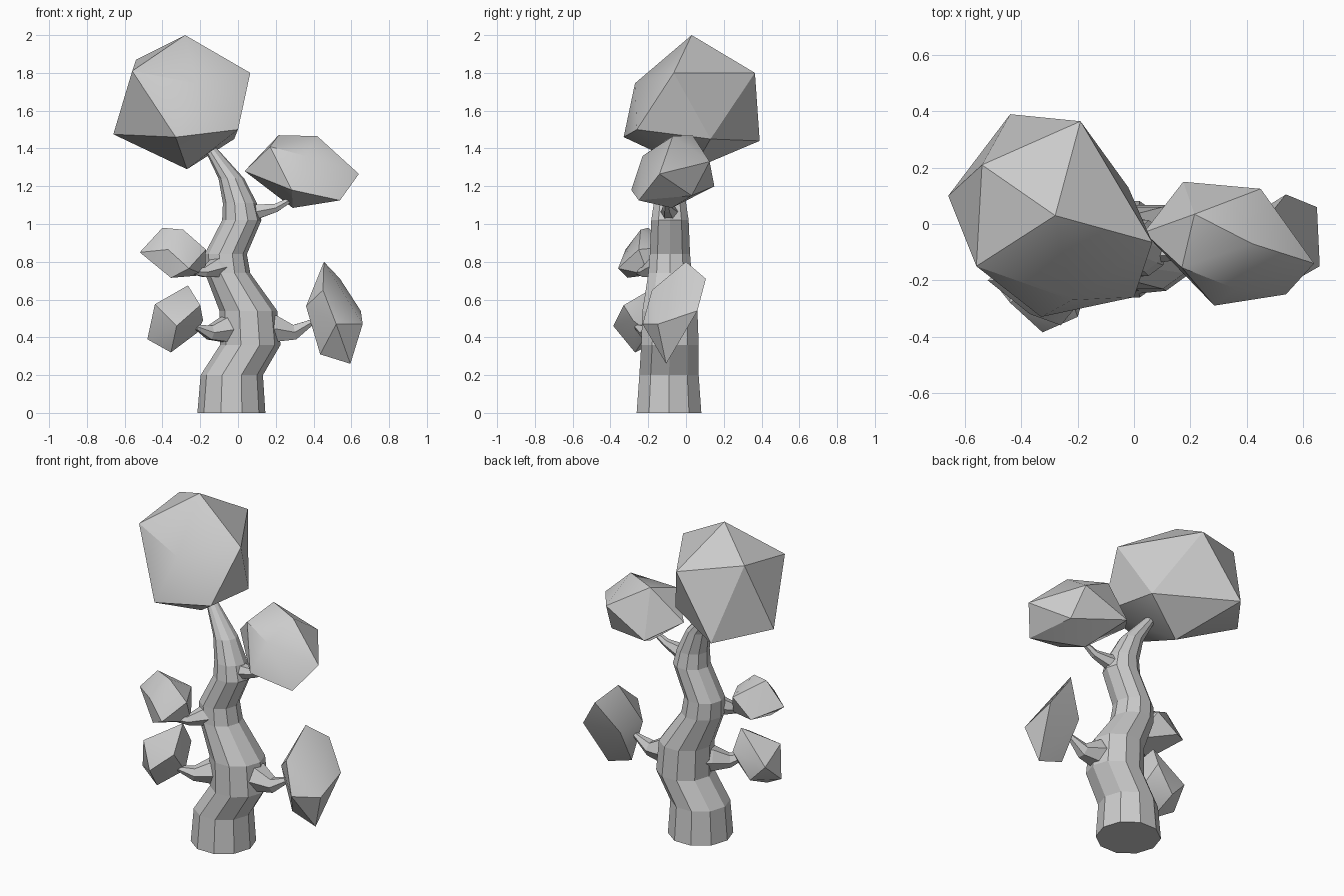
import bpy, bmesh, math
from mathutils import Vector


def finish(bm, name):
    bmesh.ops.recalc_face_normals(bm, faces=bm.faces)
    mesh = bpy.data.meshes.new(name)
    bm.to_mesh(mesh)
    bm.free()
    obj = bpy.data.objects.new(name, mesh)
    bpy.context.collection.objects.link(obj)
    return obj


def tube(name, path, sides, level=False):
    """Tapered faceted limb through (x, y, z, radius); level keeps rings horizontal."""
    bm = bmesh.new()
    pts = [Vector(p[:3]) for p in path]
    rings = []
    for i, p in enumerate(path):
        d = (pts[min(i + 1, len(pts) - 1)] - pts[max(i - 1, 0)]).normalized()
        if level:
            u, v = Vector((1, 0, 0)), Vector((0, 1, 0))
        else:
            u = d.cross(Vector((0, 0, 1))).normalized()
            v = u.cross(d)
        ring = []
        for k in range(sides):
            a = 2 * math.pi * k / sides
            ring.append(bm.verts.new(pts[i] + p[3] * (u * math.cos(a) + v * math.sin(a))))
        rings.append(ring)
    for lo, hi in zip(rings, rings[1:]):
        for k in range(sides):
            n = (k + 1) % sides
            bm.faces.new((lo[k], lo[n], hi[n], hi[k]))
    bm.faces.new(rings[0])
    bm.faces.new(rings[-1])
    return finish(bm, name)


def clump(name, corners):
    """Faceted foliage mass: the convex hull of its corners."""
    bm = bmesh.new()
    for c in corners:
        bm.verts.new(c)
    res = bmesh.ops.convex_hull(bm, input=bm.verts)
    loose = [g for g in set(res["geom_interior"] + res["geom_unused"])
             if isinstance(g, bmesh.types.BMVert)]
    bmesh.ops.delete(bm, geom=loose, context='VERTS')
    obj = finish(bm, name)
    bpy.ops.object.select_all(action='DESELECT')
    obj.select_set(True)
    bpy.context.view_layer.objects.active = obj
    bpy.ops.object.shade_smooth_by_angle(angle=math.radians(30))


# Winding trunk
tube("trunk", [
    (-0.035, -0.09, 0, 0.18), (-0.033, -0.09, 0.2, 0.165),
    (0.065, -0.085, 0.36, 0.16), (0.055, -0.085, 0.54, 0.153),
    (-0.055, -0.085, 0.74, 0.12), (-0.065, -0.085, 0.84, 0.112),
    (0.02, -0.085, 1.02, 0.104), (0.01, -0.085, 1.11, 0.09),
    (-0.035, -0.07, 1.24, 0.068), (-0.145, -0.04, 1.4, 0.034),
    (-0.18, -0.03, 1.45, 0.02)], 10, level=True)

# Side branches
tube("lower_right_branch", [(0.08, -0.085, 0.45, 0.11), (0.2, -0.085, 0.445, 0.08),
                            (0.3, -0.085, 0.427, 0.045), (0.40, -0.08, 0.485, 0.015)], 6)
tube("lower_left_branch", [(0.02, -0.09, 0.45, 0.1), (-0.07, -0.15, 0.44, 0.075),
                           (-0.15, -0.21, 0.425, 0.042), (-0.22, -0.26, 0.455, 0.015)], 6)
tube("middle_left_branch", [(-0.04, -0.1, 0.79, 0.08), (-0.12, -0.17, 0.765, 0.055),
                            (-0.18, -0.22, 0.745, 0.03), (-0.25, -0.26, 0.75, 0.015)], 6)
tube("upper_right_branch", [(0.02, -0.085, 1.07, 0.07), (0.1, -0.09, 1.065, 0.045),
                            (0.2, -0.1, 1.085, 0.025), (0.28, -0.1, 1.13, 0.015)], 6)

# Foliage clumps
clump("top_foliage", [
    (-.28, .03, 2), (.065, -.065, 1.8), (-.19, .365, 1.8), (-.54, .21, 1.87),
    (-.56, -.15, 1.81), (-.22, -.27, 1.745), (0, -.26, 1.5), (-.33, -.33, 1.46),
    (-.66, .1, 1.475), (-.44, .39, 1.44), (-.02, .13, 1.45), (-.27, .035, 1.29)])
clump("upper_right_foliage", [
    (.42, -.07, 1.465), (.215, .035, 1.47), (.64, -.14, 1.265), (.54, -.25, 1.125),
    (.285, -.29, 1.18), (.45, .125, 1.33), (.175, .15, 1.2), (.035, -.03, 1.28),
    (.29, -.075, 1.085), (.17, -.155, 1.41), (.36, -.23, 1.36), (.48, .03, 1.15)])
clump("lower_right_foliage", [
    (.455, 0, .8), (.54, .105, .71), (.65, .06, .54), (.66, -.15, .47),
    (.595, -.105, .26), (.435, -.1, .31), (.36, -.1, .565), (.52, -.23, .47),
    (.45, -.18, .65), (.42, .03, .53)])
clump("lower_left_foliage", [
    (-.265, -.15, .675), (-.44, -.28, .575), (-.325, -.385, .46), (-.2, -.33, .57),
    (-.185, -.28, .49), (-.215, -.2, .425), (-.355, -.27, .32), (-.48, -.23, .39),
    (-.455, -.11, .5), (-.25, -.09, .55), (-.36, -.1, .4)])
clump("middle_left_foliage", [
    (-.4, -.2, .98), (-.29, -.24, .97), (-.17, -.25, .865), (-.175, -.2, .73),
    (-.355, -.31, .715), (-.52, -.2, .85), (-.37, -.32, .865), (-.26, -.36, .765),
    (-.38, -.08, .78), (-.25, -.09, .88)])
